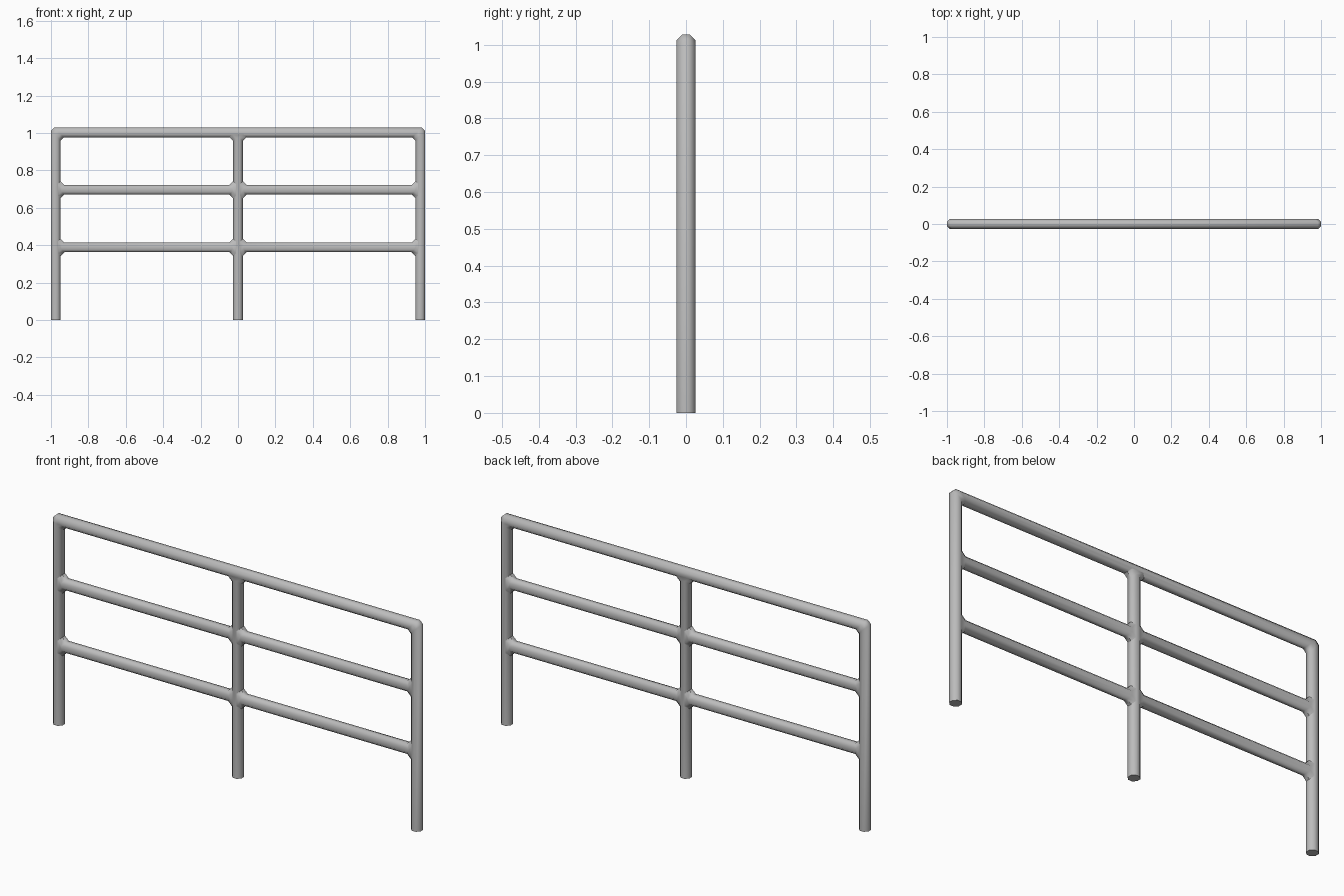
import bpy, bmesh, math

cube = bpy.data.objects.get("Cube")
if cube:
    bpy.data.objects.remove(cube)

R = 0.0258           # tube half width across flats
X = 1 - R            # end post axis
TOP = 1.002          # top rail axis height
CUT = 0.02           # size of the joint fillets
SIDES = 8

steel = bpy.data.materials.new("grey_steel")
steel.use_nodes = True
steel.diffuse_color = (0.5, 0.5, 0.5, 1)
steel.node_tree.nodes["Principled BSDF"].inputs["Base Color"].default_value = (0.5, 0.5, 0.5, 1)

# Octagonal tube section with flats facing the axes, as (offset, y) pairs
corner = R / math.cos(math.pi / SIDES)
SECTION = [(corner * math.cos(math.tau * (k + 0.5) / SIDES),
            corner * math.sin(math.tau * (k + 0.5) / SIDES)) for k in range(SIDES)]


def loft(name, rings, cap_start=False, cap_end=False):
    """Skin a list of rings into one smooth tube."""
    bm = bmesh.new()
    loops = [[bm.verts.new(p) for p in ring] for ring in rings]
    for a, b in zip(loops, loops[1:]):
        for i in range(SIDES):
            j = (i + 1) % SIDES
            bm.faces.new((a[i], a[j], b[j], b[i]))
    if cap_start:
        bm.faces.new(loops[0])
    if cap_end:
        bm.faces.new(loops[-1])
    bmesh.ops.recalc_face_normals(bm, faces=bm.faces)
    mesh = bpy.data.meshes.new(name)
    bm.to_mesh(mesh)
    bm.free()
    mesh.materials.append(steel)
    obj = bpy.data.objects.new(name, mesh)
    bpy.context.collection.objects.link(obj)
    bpy.ops.object.select_all(action='DESELECT')
    obj.select_set(True)
    bpy.context.view_layer.objects.active = obj
    bpy.ops.object.shade_smooth_by_angle(angle=math.radians(50))
    return obj


def flare(o):
    """Offset widened by the fillet, away from the tube axis."""
    return o + math.copysign(CUT, o)


# Outer frame: both end posts and the top rail with chamfered corners
c = 0.017
left = [
    [(X + o, y, 0) for o, y in SECTION],
    [(X + o, y, TOP + o - c) for o, y in SECTION],
    [(X + o - c, y, TOP + o) for o, y in SECTION],
]
right = [[(-x, y, z) for x, y, z in ring] for ring in reversed(left)]
loft("outer_frame", left + right, cap_start=True, cap_end=True)

# Centre post, flaring into the underside of the top rail
loft("centre_post", [
    [(o, y, 0) for o, y in SECTION],
    [(o, y, TOP - abs(o) - CUT) for o, y in SECTION],
    [(flare(o), y, TOP - abs(o)) for o, y in SECTION],
], cap_start=True)

# Middle and lower rails: one span each side, flaring into the posts
for level, z in (("middle", 0.696), ("lower", 0.388)):
    for side, s in (("left", 1), ("right", -1)):
        loft(f"{level}_rail_{side}", [
            [(s * abs(o), y, z + flare(o)) for o, y in SECTION],
            [(s * (abs(o) + CUT), y, z + o) for o, y in SECTION],
            [(s * (X - abs(o) - CUT), y, z + o) for o, y in SECTION],
            [(s * (X - abs(o)), y, z + flare(o)) for o, y in SECTION],
        ])
